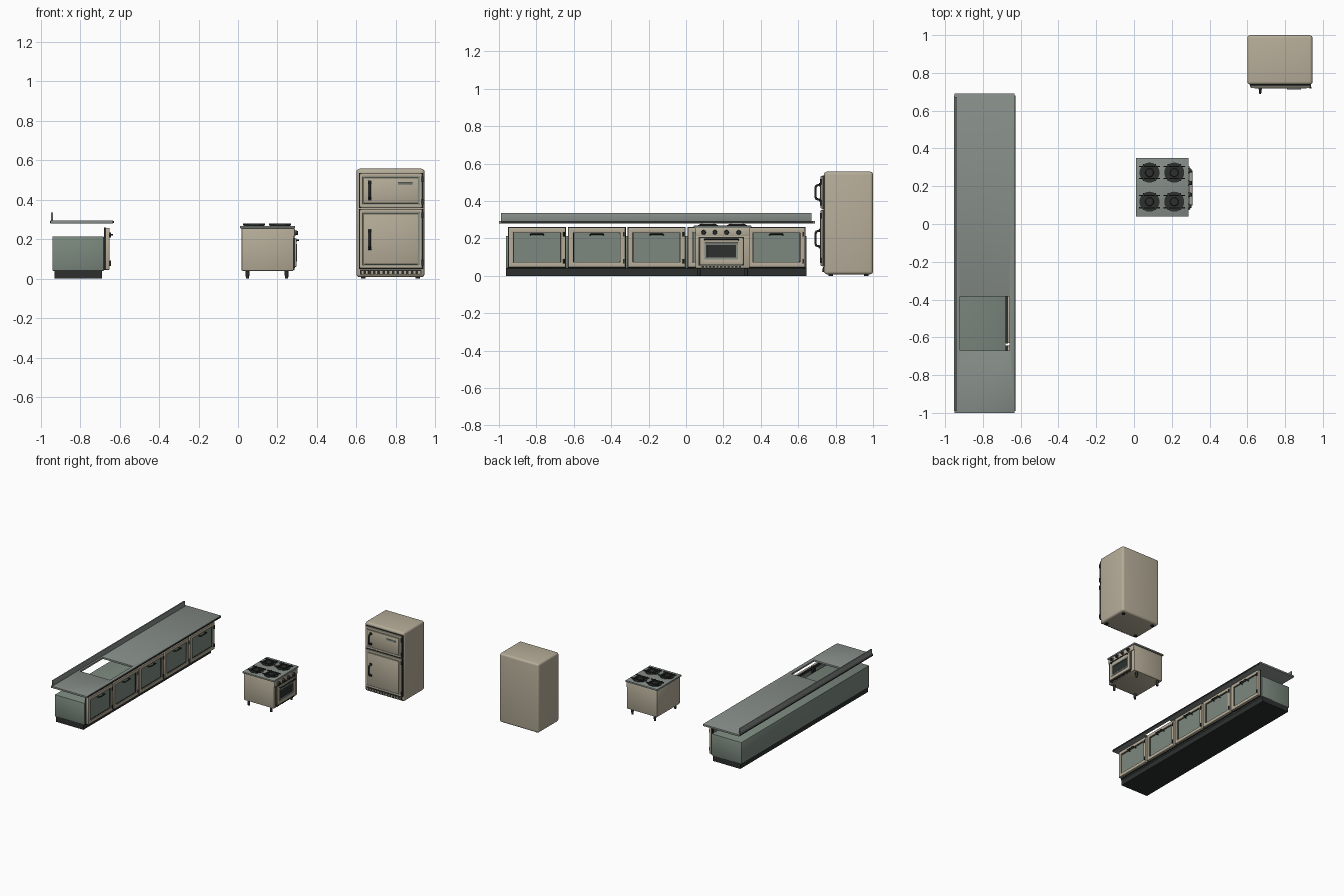
import bpy, bmesh, math
from mathutils import Matrix, Vector

if "Cube" in bpy.data.objects:
    bpy.data.objects.remove(bpy.data.objects["Cube"])


def material(name, r, g, b):
    m = bpy.data.materials.new(name)
    m.diffuse_color = (r, g, b, 1)
    m.use_nodes = True
    m.node_tree.nodes["Principled BSDF"].inputs["Base Color"].default_value = m.diffuse_color
    return m


CREAM = material("cream enamel", .47, .42, .32)
GREEN = material("sage green", .20, .25, .21)
TOP = material("grey worktop", .24, .27, .25)
DARK = material("dark iron", .025, .03, .027)

FRONT = Matrix.Identity(4)                     # local front -y stays -y
SIDE = Matrix.Rotation(math.pi / 2, 4, 'Z')    # local x = world y, local y = -world x
FLAT = Matrix.Rotation(-math.pi / 2, 4, 'X')   # local z = world y, local y = -world z


def finish(bm, name, mat, M, bevel=0, segs=2):
    bmesh.ops.transform(bm, matrix=M, verts=bm.verts)
    bmesh.ops.recalc_face_normals(bm, faces=bm.faces)
    if bevel:
        bmesh.ops.bevel(bm, geom=bm.edges[:], offset=bevel, segments=segs, profile=.5, affect='EDGES')
    me = bpy.data.meshes.new(name)
    bm.to_mesh(me)
    bm.free()
    me.materials.append(mat)
    ob = bpy.data.objects.new(name, me)
    bpy.context.collection.objects.link(ob)
    bpy.ops.object.select_all(action='DESELECT')
    ob.select_set(True)
    bpy.context.view_layer.objects.active = ob
    bpy.ops.object.shade_smooth_by_angle(angle=math.radians(35))
    return ob


def box(name, xs, ys, zs, mat, M=FRONT, bevel=0, segs=2):
    bm = bmesh.new()
    bmesh.ops.create_cube(bm, size=1)
    for v in bm.verts:
        v.co = [(a + b) / 2 + c * (b - a) for c, (a, b) in zip(v.co, (xs, ys, zs))]
    return finish(bm, name, mat, M, bevel, segs)


def frame(name, xs, zs, hx, hz, ys, mat, M=FRONT, bevel=0):
    """Rectangle with a rectangular hole, given depth along y."""
    bm = bmesh.new()
    rings = []
    for X, Z in ((xs, zs), (hx, hz)):
        rings.append([bm.verts.new((X[i], ys[0], Z[j])) for i, j in ((0, 0), (1, 0), (1, 1), (0, 1))])
    o, n = rings
    faces = [bm.faces.new((o[i], o[(i + 1) % 4], n[(i + 1) % 4], n[i])) for i in range(4)]
    ext = bmesh.ops.extrude_face_region(bm, geom=faces, use_keep_orig=True)
    bmesh.ops.translate(bm, vec=(0, ys[1] - ys[0], 0),
                        verts=[e for e in ext['geom'] if isinstance(e, bmesh.types.BMVert)])
    return finish(bm, name, mat, M, bevel)


def rim(name, xs, zs, t, ys, mat, M=FRONT, bevel=0):
    return frame(name, xs, zs, (xs[0] + t, xs[1] - t), (zs[0] + t, zs[1] - t), ys, mat, M, bevel)


def rod(name, p, q, r, mat, M=FRONT, r2=None, n=16):
    p, q = Vector(p), Vector(q)
    bm = bmesh.new()
    bmesh.ops.create_cone(bm, cap_ends=True, segments=n, radius1=r, radius2=r if r2 is None else r2,
                          depth=(q - p).length)
    T = Matrix.Translation((p + q) / 2) @ (q - p).to_track_quat('Z', 'Y').to_matrix().to_4x4()
    bmesh.ops.transform(bm, matrix=T, verts=bm.verts)
    return finish(bm, name, mat, M)


def tube(name, pts, r, mat, M=FRONT):
    cu = bpy.data.curves.new(name, 'CURVE')
    cu.dimensions = '3D'
    cu.bevel_depth, cu.bevel_resolution, cu.use_fill_caps = r, 2, True
    s = cu.splines.new('POLY')
    s.points.add(len(pts) - 1)
    for sp, p in zip(s.points, pts):
        sp.co = (*(M @ Vector(p)), 1)
    cu.materials.append(mat)
    ob = bpy.data.objects.new(name, cu)
    bpy.context.collection.objects.link(ob)
    bpy.ops.object.select_all(action='DESELECT')
    ob.select_set(True)
    bpy.context.view_layer.objects.active = ob
    bpy.ops.object.convert(target='MESH')


# --- Counter run along the left, facing +x ---
box("counter_plinth", (-.93, -.688), (-.962, .645), (0, .045), DARK)
box("counter_carcass", (-.94, -.68), (-.962, .645), (.04, .213), GREEN, bevel=.002)
frame("worktop_with_sink_opening", (-.95, -.632), (-1, .69), (-.922, -.66), (-.67, -.383),
      (-.294, -.28), TOP, FLAT, .0015)
box("worktop_front_trim", (-.634, -.628), (-.99, .68), (.282, .291), DARK)
box("worktop_back_trim", (-.952, -.946), (-.99, .68), (.282, .291), DARK)
box("backsplash", (-.947, -.937), (-.99, .672), (.29, .335), TOP, bevel=.001)

# Five cabinet doors
for i in range(5):
    c = -.797 + .32 * i
    n = f"cabinet_door_{i + 1}"
    w = .153
    rim(n + "_frame", (c - w, c + w), (.045, .258), .026, (.65, .674), CREAM, SIDE, .003)
    rim(n + "_gasket", (c - w - .002, c + w + .002), (.043, .26), .02, (.668, .68), DARK, SIDE)
    rim(n + "_bead", (c - .129, c + .129), (.069, .234), .006, (.655, .672), DARK, SIDE, .001)
    box(n + "_panel", (c - .128, c + .128), (.659, .674), (.07, .233), GREEN, SIDE)
    tube(n + "_handle", [(c - .035, .66, .218), (c - .032, .635, .223), (c + .032, .635, .223),
                         (c + .035, .66, .218)], .004, DARK, SIDE)
    for z in (.078, .222):
        rod(n + "_hinge", (c + .144, .648, z - .013), (c + .144, .648, z + .013), .005, DARK, SIDE, n=12)

# --- Stove, facing +x ---
box("stove_body", (.018, .282), (.05, .34), (.04, .257), CREAM, bevel=.004)
box("stove_top", (.01, .289), (.04, .35), (.255, .268), TOP, bevel=.003)
for x in (.048, .246):
    for y in (.068, .322):
        rod("stove_leg", (x, y, 0), (x, y, .042), .008, DARK, r2=.011)
for x in (.082, .213):
    for y in (.118, .272):
        rod("burner_pan", (x, y, .266), (x, y, .271), .053, DARK, n=32)
        rod("burner_cap", (x, y, .27), (x, y, .276), .024, DARK, r2=.02, n=24)
        for d in (-.032, .032):
            box("burner_grate_bar", (x - .056, x + .056), (y + d - .003, y + d + .003), (.273, .28), DARK)
            box("burner_grate_cross", (x + d - .003, x + d + .003), (y - .045, y + .045), (.272, .278), DARK)
box("control_panel", (.05, .34), (-.288, -.28), (.212, .253), CREAM, SIDE, .002)
for y in (.094, .155, .217, .282):
    rod("knob_collar", (y, -.286, .232), (y, -.291, .232), .015, TOP, SIDE, n=24)
    rod("knob", (y, -.29, .232), (y, -.304, .232), .012, DARK, SIDE, .010, 24)
rim("oven_door_gasket", (.068, .31), (.054, .208), .02, (-.288, -.28), DARK, SIDE)
rim("oven_door", (.073, .305), (.06, .203), .027, (-.297, -.284), CREAM, SIDE, .003)
rim("oven_window_rim", (.099, .279), (.086, .177), .012, (-.299, -.285), TOP, SIDE, .002)
box("oven_window", (.109, .269), (-.291, -.284), (.095, .168), DARK, SIDE)
tube("oven_handle", [(.1, -.29, .192), (.1, -.307, .195), (.28, -.307, .195), (.28, -.29, .192)],
     .004, DARK, SIDE)
for i in range(11):
    y = .089 + .02 * i
    box("stove_vent_slot", (y - .006, y + .006), (-.286, -.28), (.044, .053), DARK, SIDE)

# --- Refrigerator, facing -y ---
box("fridge_body", (.6, .945), (.738, 1), (.008, .557), CREAM, bevel=.016, segs=4)
for x in (.635, .91):
    for y in (.775, .965):
        rod("fridge_foot", (x, y, 0), (x, y, .015), .012, DARK)
for n, z0, z1, h0, h1 in (("freezer_door", .36, .533, .405, .488), ("fridge_door", .052, .351, .155, .243)):
    rim(n + "_seal", (.614, .938), (z0 - .003, z1 + .003), .03, (.729, .74), DARK)
    rim(n + "_frame", (.617, .934), (z0, z1), .016, (.72, .733), CREAM, bevel=.004)
    rim(n + "_bead", (.632, .919), (z0 + .015, z1 - .015), .008, (.722, .735), GREEN, bevel=.002)
    box(n + "_panel", (.638, .913), (.717, .738), (z0 + .021, z1 - .021), CREAM, bevel=.004)
    tube(n + "_handle", [(.668, .72, h0), (.668, .697, h0 + .006), (.668, .693, h0 + .015),
                         (.668, .693, h1 - .015), (.668, .697, h1 - .006), (.668, .72, h1)], .006, DARK)
    for z in (h0, h1):
        box(n + "_handle_mount", (.659, .677), (.712, .72), (z - .009, z + .009), DARK, bevel=.002)
    for z in (z0 + .03, z1 - .03):
        rod(n + "_hinge", (.934, .722, z - .014), (.934, .722, z + .014), .006, DARK, n=12)
box("freezer_trim_plate", (.81, .885), (.713, .718), (.474, .486), TOP, bevel=.001)
box("fridge_kick_grille", (.618, .93), (.732, .74), (.02, .047), DARK)
for i in range(13):
    x = .63 + .024 * i
    box("grille_fin", (x - .006, x + .006), (.726, .738), (.021, .04), CREAM, bevel=.002)
